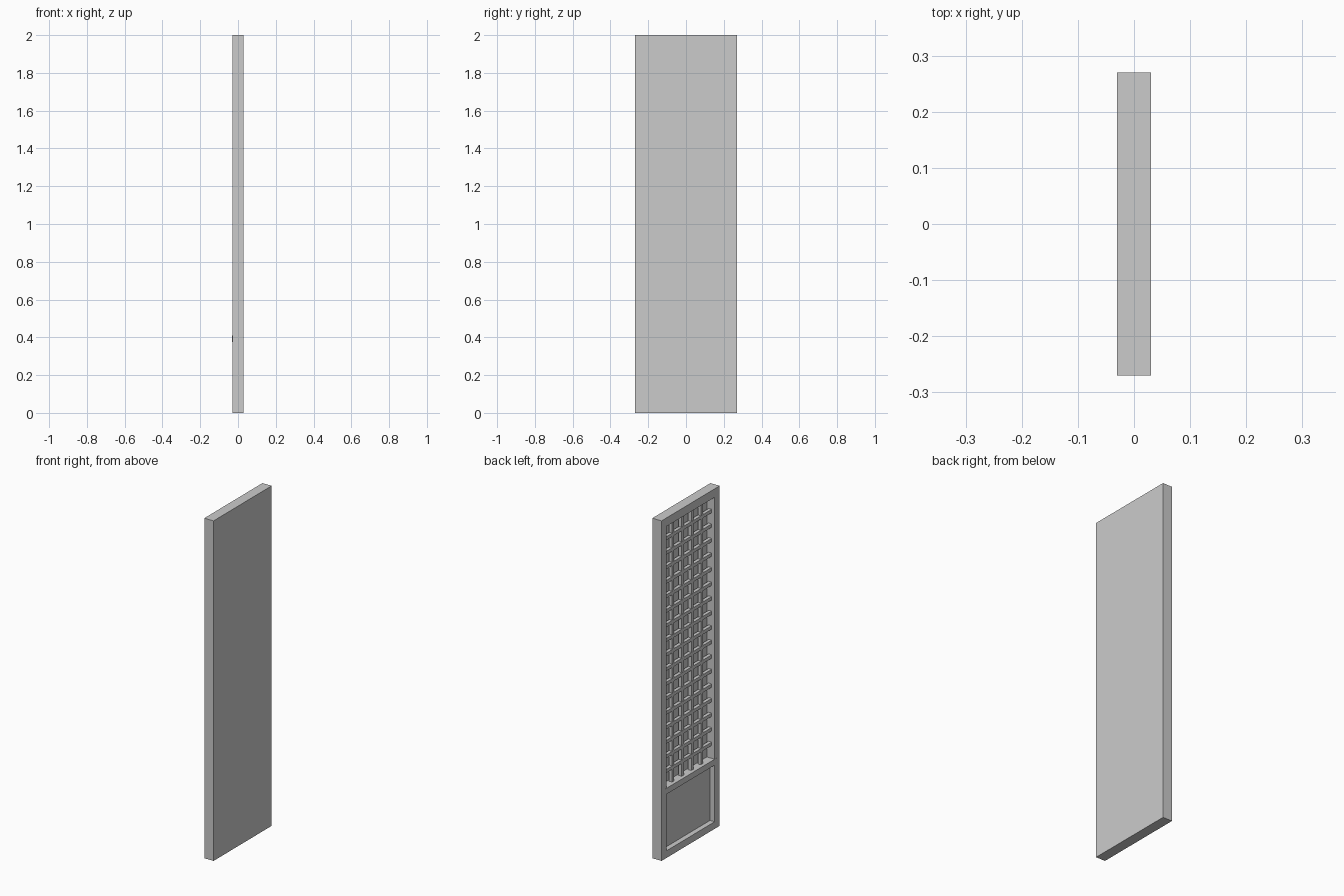
import bpy

default = bpy.data.objects.get("Cube")
if default:
    bpy.data.objects.remove(default, do_unlink=True)

# Single flat material
grey = bpy.data.materials.new("light_grey")
grey.use_nodes = True
colour = (0.6, 0.6, 0.6, 1)
grey.diffuse_color = colour
grey.node_tree.nodes["Principled BSDF"].inputs["Base Color"].default_value = colour


def box(name, x, y, z):
    """Box spanning the given (low, high) range on each axis."""
    bpy.ops.mesh.primitive_cube_add(size=1)
    ob = bpy.context.object
    ob.name = name
    spans = (x, y, z)
    ob.location = [(a + b) / 2 for a, b in spans]
    ob.scale = [b - a for a, b in spans]
    ob.data.materials.append(grey)
    return ob


# Overall sizes
half_t, half_w, height = 0.03, 0.27, 2.0
stile = 0.047
inner = half_w - stile
rail_low, rail_top = 0.375, 0.41
open_top = height - 0.05
depth = (-half_t, half_t)
opening = (-inner, inner)

# Outer frame
for name, side in (("left_stile", -1), ("right_stile", 1)):
    box(name, depth, sorted((side * inner, side * half_w)), (0, height))
box("top_rail", depth, opening, (open_top, height))
box("bottom_rail", depth, opening, (0, 0.042))

# Middle rail, let into the stiles
box("middle_rail", (-half_t - 0.0005, half_t), (-0.243, 0.243), (rail_low, rail_top))

# Recessed lower panel and thin backing behind the lattice
box("lower_panel", (0, half_t), opening, (0.042, rail_low))
box("back_panel", (0.02, half_t), opening, (rail_top, open_top))

# Lattice bars, evenly spaced in the upper opening
bar = 0.01
columns, rows = 4, 17
for i in range(1, columns + 1):
    y = -inner + 2 * inner * i / (columns + 1)
    box(f"upright_bar_{i}", (-bar, bar), (y - bar, y + bar), (rail_top, open_top))
for i in range(1, rows + 1):
    z = rail_top + (open_top - rail_top) * i / (rows + 1)
    box(f"cross_bar_{i}", (-bar - 0.001, bar - 0.001), opening, (z - bar, z + bar))
